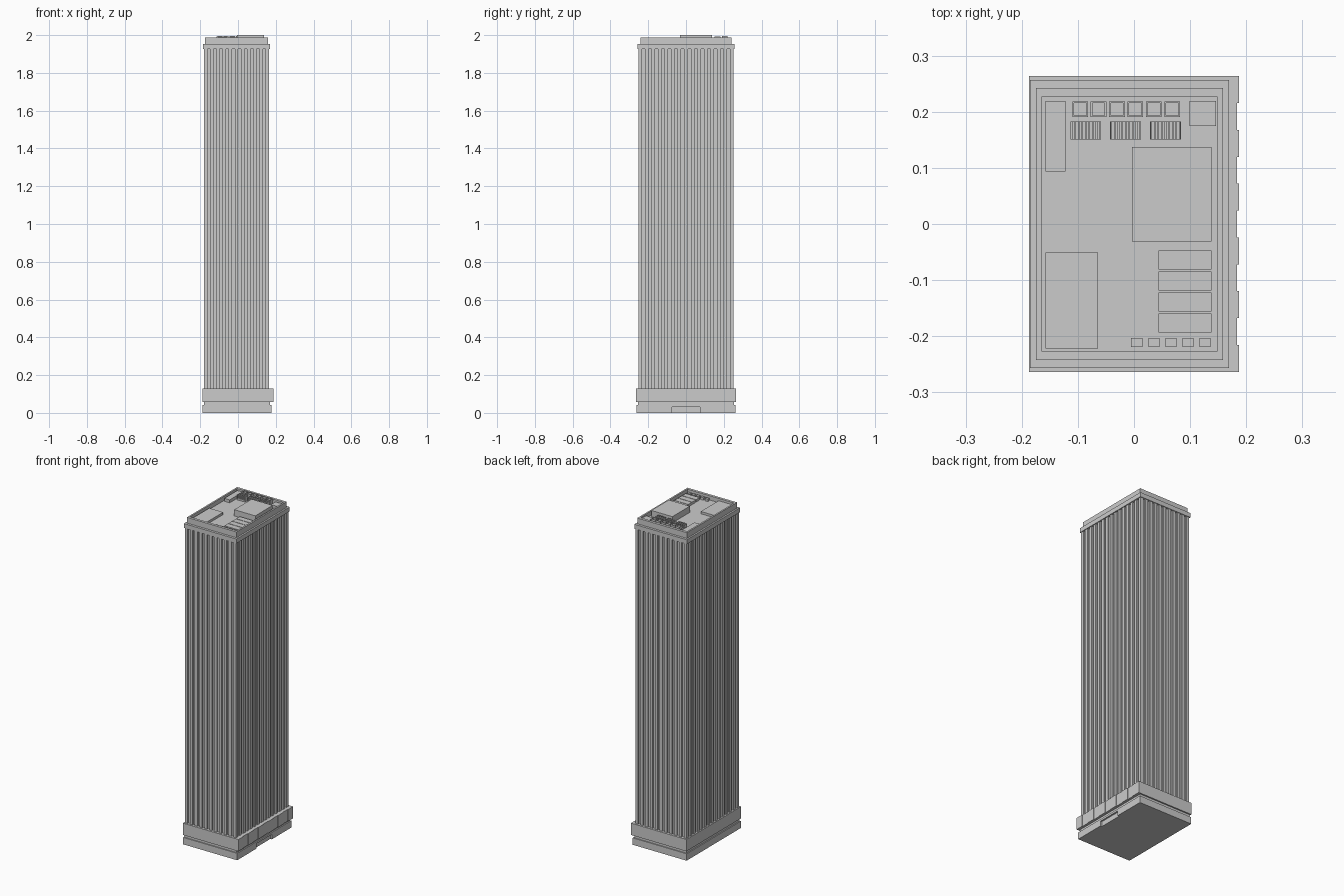
import bpy, bmesh

if "Cube" in bpy.data.objects:
    bpy.data.objects.remove(bpy.data.objects["Cube"])

CX = -0.008            # tower stands slightly off the podium centre
ROOF = 1.962


def finish(name, bm):
    bmesh.ops.recalc_face_normals(bm, faces=bm.faces)
    mesh = bpy.data.meshes.new(name)
    bm.to_mesh(mesh)
    bm.free()
    ob = bpy.data.objects.new(name, mesh)
    bpy.context.collection.objects.link(ob)
    return ob


def prism(name, outline, z0, z1):
    """Extrude a plan outline from z0 up to z1."""
    bm = bmesh.new()
    face = bm.faces.new([bm.verts.new((x, y, z0)) for x, y in outline])
    top = bmesh.ops.extrude_face_region(bm, geom=[face])
    verts = [g for g in top["geom"] if isinstance(g, bmesh.types.BMVert)]
    bmesh.ops.translate(bm, verts=verts, vec=(0, 0, z1 - z0))
    return finish(name, bm)


def rect(x0, x1, y0, y1):
    return [(x0, y0), (x1, y0), (x1, y1), (x0, y1)]


def box(name, x0, x1, y0, y1, z0, z1):
    return prism(name, rect(x0, x1, y0, y1), z0, z1)


def block(name, cx, cy, w, d, z0, z1):
    return box(name, cx - w / 2, cx + w / 2, cy - d / 2, cy + d / 2, z0, z1)


def frame(name, cx, cy, outer, inner, z0, z1):
    """Open rectangular ring; outer and inner are half sizes."""
    bm = bmesh.new()
    loops = []
    for (hx, hy), z in ((outer, z0), (outer, z1), (inner, z1), (inner, z0)):
        loops.append([bm.verts.new((x, y, z))
                      for x, y in rect(cx - hx, cx + hx, cy - hy, cy + hy)])
    for a, b in zip(loops, loops[1:] + loops[:1]):
        for i in range(4):
            j = (i + 1) % 4
            bm.faces.new((a[i], a[j], b[j], b[i]))
    return finish(name, bm)


def side_points(length, bays, depth, rib):
    """Distance along a wall and inset for each corner of its ribs."""
    pitch = length / (bays + rib)
    pts = [(0, 0)]
    for i in range(bays):
        a, b = (i + rib) * pitch, (i + 1) * pitch
        pts += [(a, 0), (a, depth), (b, depth), (b, 0)]
    return pts


# Ribbed shaft, its plan drawn one wall at a time
hx, hy = 0.172, 0.2525
plan = []
for s in (1, -1):
    for t, d in side_points(2 * hx, 10, 0.009, 0.55):
        plan.append((CX + s * (t - hx), s * (d - hy)))
    for t, d in side_points(2 * hy, 14, 0.009, 0.55):
        plan.append((CX + s * (hx - d), s * (t - hy)))
prism("tower_shaft", plan, 0.12, 1.926)

# Podium: plinth with entrance recess, shadow gap, overhanging band
door = 0.073
plinth = [(-0.187, -0.261), (0.177, -0.261), (0.177, -door), (0.167, -door),
          (0.167, door), (0.177, door), (0.177, 0.261), (-0.187, 0.261)]
prism("podium_plinth", plinth, 0, 0.03)
box("entrance_lintel", -0.187, 0.177, -0.261, 0.261, 0.03, 0.042)
box("podium_shadow_gap", -0.181, 0.17, -0.255, 0.255, 0.042, 0.058)
box("podium_band", -0.187, 0.184, -0.2635, 0.2635, 0.058, 0.13)
bay = 2 * 0.2635 / 11
for i in range(0, 11, 2):
    y = -0.2635 + i * bay
    box("podium_panel", 0.18, 0.187, y, y + bay, 0.058, 0.13)

# Crown: cornice, parapet and roof deck
box("cornice", CX - 0.177, CX + 0.177, -0.2565, 0.2565, 1.926, 1.953)
frame("parapet", CX, 0, (0.167, 0.242), (0.157, 0.226), 1.953, 1.988)
block("roof_deck", CX, 0, 0.32, 0.46, 1.95, ROOF)

# Roof rooms
box("penthouse", -0.004, 0.138, -0.031, 0.137, ROOF, 2.0)
box("front_plant_room", -0.158, -0.064, -0.222, -0.051, ROOF, 1.976)
box("back_right_duct", -0.158, -0.122, 0.094, 0.219, ROOF, 1.98)
box("back_left_hatch", 0.099, 0.146, 0.175, 0.219, ROOF, 1.98)

# Cooling units and small vents
for i in range(4):
    block("cooling_unit", 0.091, -0.064 - i * 0.0375, 0.094, 0.034, ROOF, 1.977)
for i in range(5):
    block("small_vent", 0.005 + i * 0.0304, -0.211, 0.02, 0.016, ROOF, 1.977)

# Row of framed exhaust vents
for i in range(6):
    x = -0.096 + i * 0.0328
    block("exhaust_vent", x, 0.2045, 0.024, 0.024, ROOF, 1.99)
    frame("exhaust_rim", x, 0.2045, (0.014, 0.014), (0.011, 0.011), 1.982, 1.995)

# Louvred units
for i in range(3):
    x = -0.086 + i * 0.071
    block("louvre_base", x, 0.1665, 0.055, 0.032, ROOF, 1.972)
    for k in range(9):
        block("louvre_slat", x - 0.0255 + k * 0.0064, 0.1665, 0.003, 0.032, 1.972, 1.993)
